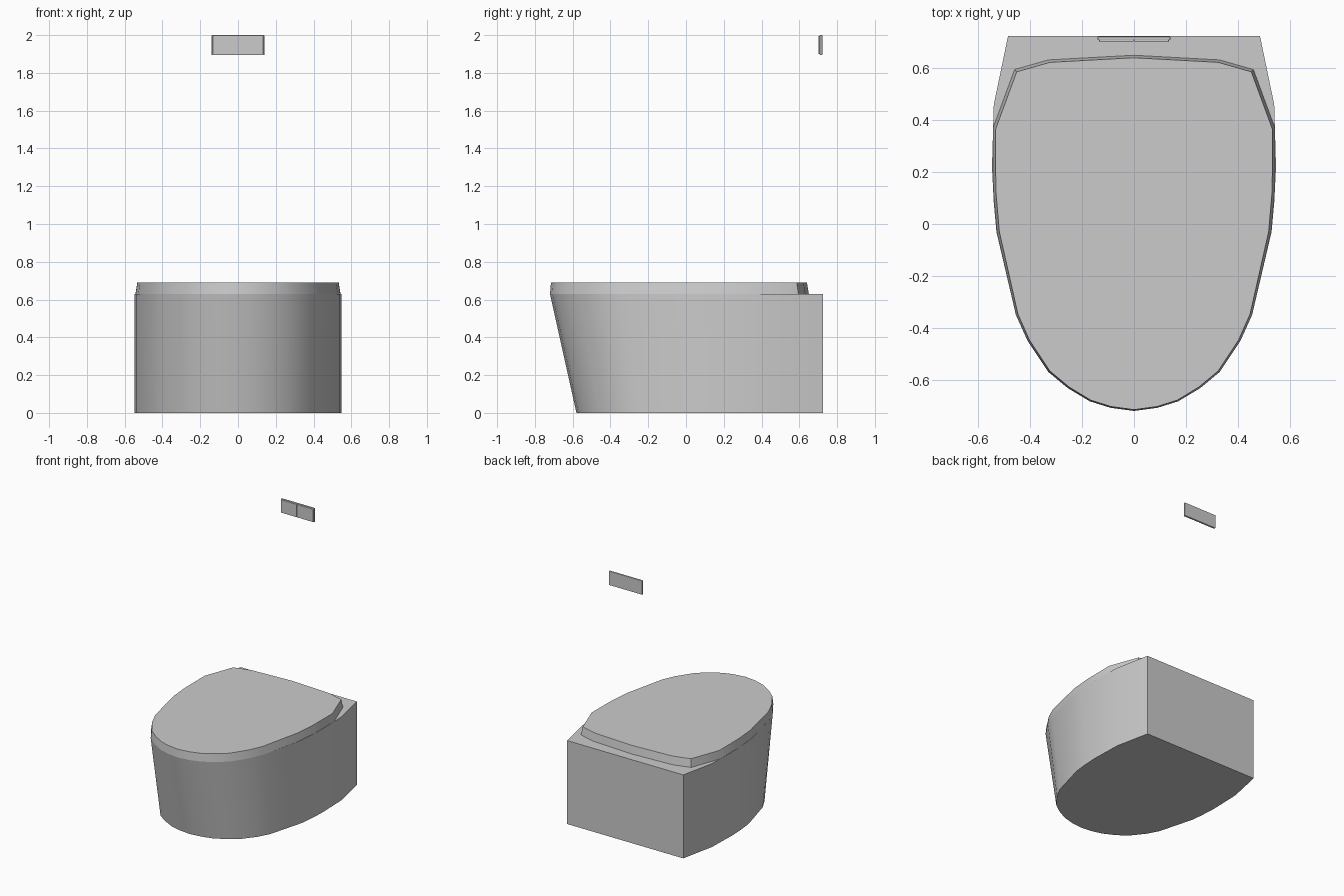
import bpy, bmesh

if "Cube" in bpy.data.objects:
    bpy.data.objects.remove(bpy.data.objects["Cube"])


def mirror_outline(half):
    # half runs from the front centre to the back on +x
    left = [(-x, y) for x, y in reversed(half) if x > 0]
    return half + left


def loft(name, rings, angle=0.6):
    # closed solid through stacked rings of (outline, z)
    bm = bmesh.new()
    loops = [[bm.verts.new((x, y, z)) for x, y in pts] for pts, z in rings]
    n = len(loops[0])
    for a, b in zip(loops, loops[1:]):
        for i in range(n):
            j = (i + 1) % n
            bm.faces.new((a[i], a[j], b[j], b[i]))
    bm.faces.new(loops[0][::-1])
    bm.faces.new(loops[-1])
    bmesh.ops.recalc_face_normals(bm, faces=bm.faces)
    mesh = bpy.data.meshes.new(name)
    bm.to_mesh(mesh)
    bm.free()
    ob = bpy.data.objects.new(name, mesh)
    bpy.context.collection.objects.link(ob)
    bpy.ops.object.select_all(action='DESELECT')
    ob.select_set(True)
    bpy.context.view_layer.objects.active = ob
    bpy.ops.object.shade_smooth_by_angle(angle=angle)
    return ob


def box(name, x0, x1, y0, y1, z0, z1, bevel):
    bpy.ops.mesh.primitive_cube_add(
        size=1, location=((x0 + x1) / 2, (y0 + y1) / 2, (z0 + z1) / 2))
    ob = bpy.context.object
    ob.name = name
    ob.scale = (x1 - x0, y1 - y0, z1 - z0)
    bpy.ops.object.transform_apply(location=False, rotation=False, scale=True)
    mod = ob.modifiers.new("bevel", 'BEVEL')
    mod.width = bevel
    mod.segments = 2
    return ob


front = [(0, -0.72), (0.09, -0.708), (0.17, -0.683), (0.255, -0.632),
         (0.33, -0.57), (0.41, -0.45), (0.455, -0.35)]

# bowl: the rounded front rakes back towards the floor
top = mirror_outline(front + [(0.53, -0.03), (0.54, 0.08), (0.547, 0.22),
                              (0.54, 0.46), (0.485, 0.725)])
bottom = [(x, y if y > 0.22 else 0.22 + (y - 0.22) * 0.80 / 0.94)
          for x, y in top]
loft("bowl", [(bottom, 0), (top, 0.63)])

# lid: slightly tapered slab
lid_low = mirror_outline(front + [(0.528, -0.03), (0.542, 0.13), (0.543, 0.37),
                                  (0.46, 0.595), (0.33, 0.632), (0, 0.65)])
lid_high = [(x * 0.982, y * 0.985 if y > 0.3 else y * 0.993)
            for x, y in lid_low]
loft("lid", [(lid_low, 0.63), (lid_high, 0.69)])

# flush plate on the wall with two buttons
box("flush_plate", -0.14, 0.14, 0.708, 0.722, 1.895, 2.0, 0.003)
for side, name in ((-1, "flush_button_left"), (1, "flush_button_right")):
    xs = sorted((side * 0.002, side * 0.134))
    box(name, xs[0], xs[1], 0.702, 0.712, 1.899, 1.996, 0.002)
